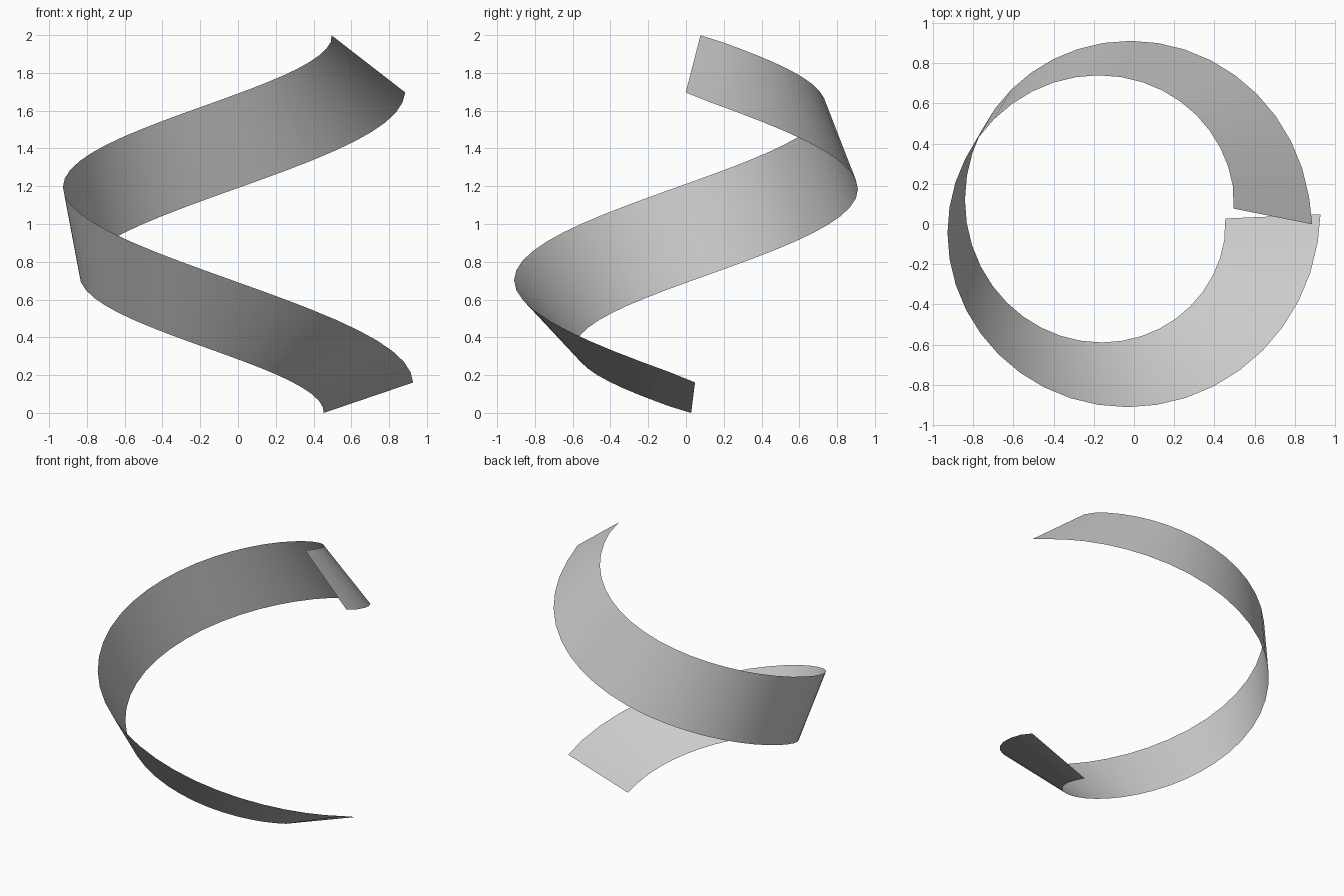
import bpy, bmesh
from math import sin, cos, pi, radians
from mathutils import Vector

if "Cube" in bpy.data.objects:
    bpy.data.objects.remove(bpy.data.objects["Cube"])

RADIUS, RISE, HALF_WIDTH, STEPS = 0.787, 1.767, 0.25, 40
TILT_START, TILT_END = radians(20), radians(140)

# One clockwise helix turn as the ribbon's centre line
path = []
for i in range(STEPS + 1):
    t = i / STEPS
    a = -2 * pi * t
    path.append(Vector((RADIUS * cos(a), RADIUS * sin(a), RISE * t)))

# Ribbon edges: cross-line perpendicular to the path, tilting steadily
lower, upper = [], []
for i, p in enumerate(path):
    tangent = (path[min(i + 1, STEPS)] - path[max(i - 1, 0)]).normalized()
    outward = tangent.cross(Vector((0, 0, -1))).normalized()
    if outward.dot(Vector((p.x, p.y, 0))) < 0:
        outward.negate()
    up = tangent.cross(outward).normalized()
    if up.z < 0:
        up.negate()
    tilt = TILT_START + (TILT_END - TILT_START) * i / STEPS
    arm = (outward * cos(tilt) + up * sin(tilt)) * HALF_WIDTH
    lower.append(p - arm)
    upper.append(p + arm)

# Centre on x and y, stand on z = 0
pts = lower + upper
lo = Vector([min(v[k] for v in pts) for k in range(3)])
hi = Vector([max(v[k] for v in pts) for k in range(3)])
shift = Vector(((lo.x + hi.x) / 2, (lo.y + hi.y) / 2, lo.z))

# Twisted ribbon surface
bm = bmesh.new()
rows = [(bm.verts.new(a - shift), bm.verts.new(b - shift)) for a, b in zip(lower, upper)]
for (a, b), (c, d) in zip(rows, rows[1:]):
    bm.faces.new((a, b, d, c)).smooth = True
mesh = bpy.data.meshes.new("twisted_ribbon")
bm.to_mesh(mesh)
bm.free()
ribbon = bpy.data.objects.new("twisted_ribbon", mesh)
bpy.context.collection.objects.link(ribbon)
